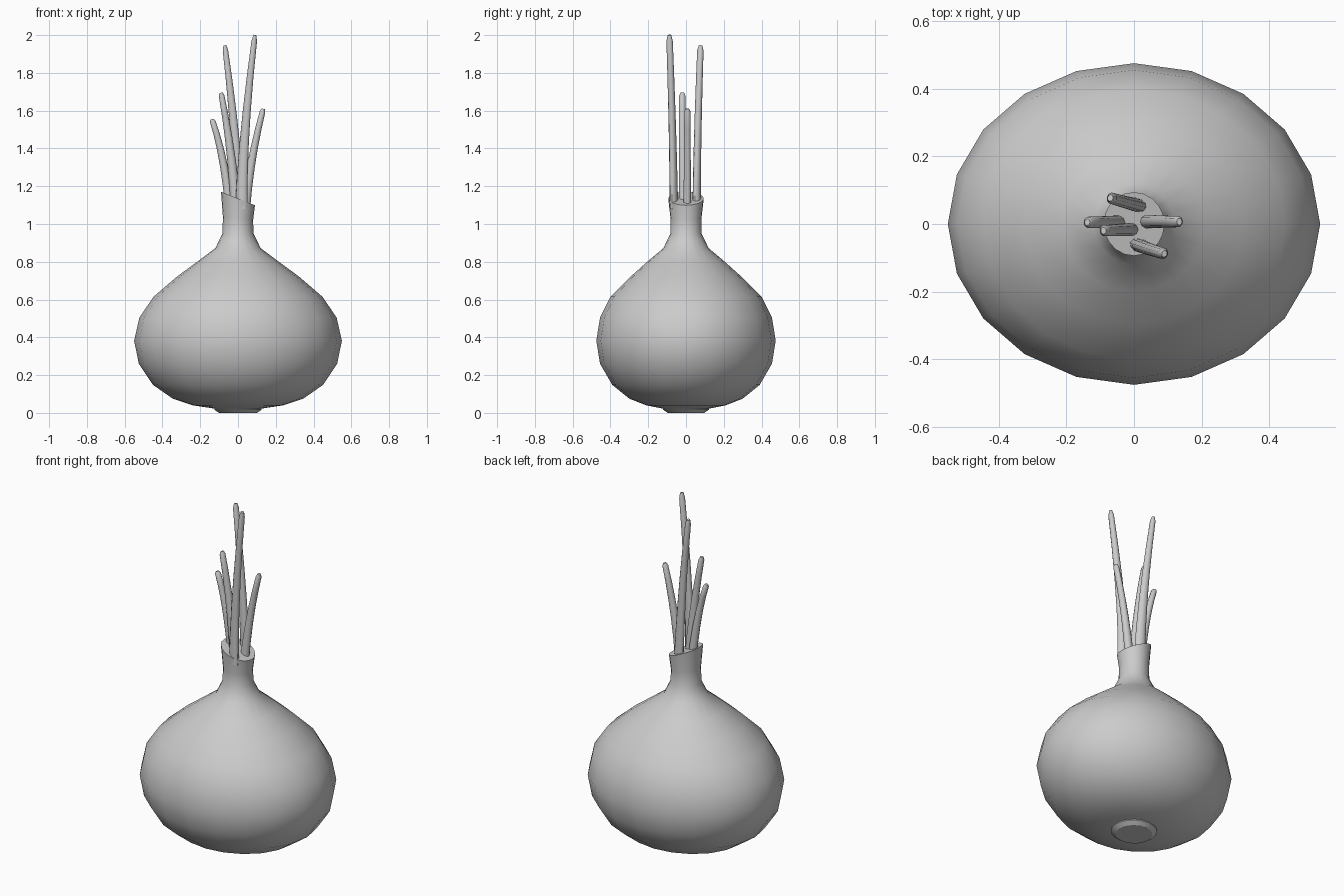
import bpy, bmesh
from math import cos, sin, pi, radians
from mathutils import Vector

if "Cube" in bpy.data.objects:
    bpy.data.objects.remove(bpy.data.objects["Cube"])

grey = bpy.data.materials.new("plain_grey")
grey.use_nodes = True
colour = (0.6, 0.6, 0.6, 1)
grey.diffuse_color = colour
grey.node_tree.nodes["Principled BSDF"].inputs["Base Color"].default_value = colour


def loft(name, rings, angle):
    """Skin a list of equal-length point rings and cap both ends."""
    bm = bmesh.new()
    loops = [[bm.verts.new(p) for p in ring] for ring in rings]
    n = len(loops[0])
    for low, high in zip(loops, loops[1:]):
        for i in range(n):
            j = (i + 1) % n
            bm.faces.new((low[i], low[j], high[j], high[i]))
    bm.faces.new(loops[0][::-1])
    bm.faces.new(loops[-1])
    bmesh.ops.recalc_face_normals(bm, faces=bm.faces)
    mesh = bpy.data.meshes.new(name)
    bm.to_mesh(mesh)
    bm.free()
    mesh.materials.append(grey)
    obj = bpy.data.objects.new(name, mesh)
    bpy.context.collection.objects.link(obj)
    bpy.ops.object.select_all(action='DESELECT')
    obj.select_set(True)
    bpy.context.view_layer.objects.active = obj
    bpy.ops.object.shade_smooth_by_angle(angle=radians(angle))
    return obj


def ellipse(centre, rx, ry, sides, turn=0, slope=0):
    """Ring of points, turned about z and tilted along its own x axis."""
    ring = []
    for i in range(sides):
        a = 2 * pi * i / sides
        u, v = rx * cos(a), ry * sin(a)
        ring.append(Vector(centre) + Vector((u * cos(turn) - v * sin(turn),
                                             u * sin(turn) + v * cos(turn),
                                             slope * u)))
    return ring


# Bulb and neck: half width, half depth, height, tilt
profile = [
    (0.12, 0.12, 0.022, 0), (0.24, 0.21, 0.04, 0), (0.345, 0.30, 0.075, 0),
    (0.45, 0.39, 0.148, 0), (0.525, 0.455, 0.26, 0), (0.55, 0.475, 0.382, 0),
    (0.522, 0.455, 0.505, 0), (0.447, 0.40, 0.615, 0), (0.325, 0.295, 0.72, 0),
    (0.21, 0.20, 0.805, 0), (0.12, 0.12, 0.872, 0), (0.082, 0.082, 0.95, 0),
    (0.08, 0.082, 1.03, -0.1), (0.09, 0.094, 1.135, -0.4),
]
loft("bulb", [ellipse((0, 0, z), rx, ry, 20, 0, s) for rx, ry, z, s in profile], 45)

# Root plate under the bulb
loft("root_plate", [ellipse((0, 0, z), r, r * 0.97, 20)
                    for r, z in ((0.1, 0), (0.125, 0.017), (0.125, 0.035))], 30)


# Shoots: base, middle and tip of the centre line, base half width, turn
shoots = {
    "tall_shoot_left": ((0.018, -0.064, 1.08), (0.038, -0.072, 1.5), (0.09, -0.088, 2.0), 0.034, -18),
    "tall_shoot_right": ((0.008, 0.056, 1.08), (-0.02, 0.063, 1.5), (-0.07, 0.077, 1.945), 0.032, 164),
    "middle_shoot": ((-0.01, -0.016, 1.08), (-0.042, -0.018, 1.4), (-0.09, -0.02, 1.695), 0.028, 180),
    "short_shoot_right": ((-0.042, 0.005, 1.08), (-0.083, 0.005, 1.35), (-0.138, 0.005, 1.555), 0.025, 180),
    "short_shoot_left": ((0.038, 0.007, 1.08), (0.076, 0.007, 1.35), (0.134, 0.007, 1.61), 0.026, 0),
}
for name, (base, mid, tip, width, turn) in shoots.items():
    base, mid, tip = Vector(base), Vector(mid), Vector(tip)
    bend = 2 * mid - (base + tip) / 2
    rings = []
    for t in (0, 0.2, 0.4, 0.6, 0.8, 0.97, 1):
        centre = base * (1 - t) ** 2 + bend * 2 * t * (1 - t) + tip * t * t
        rx = width + (0.014 - width) * t
        ry = 0.021 - 0.004 * t
        if t == 1:
            rx, ry = 0.008, 0.01
        rings.append(ellipse(centre, rx, ry, 10, radians(turn), -0.3 * t))
    loft(name, rings, 50)
